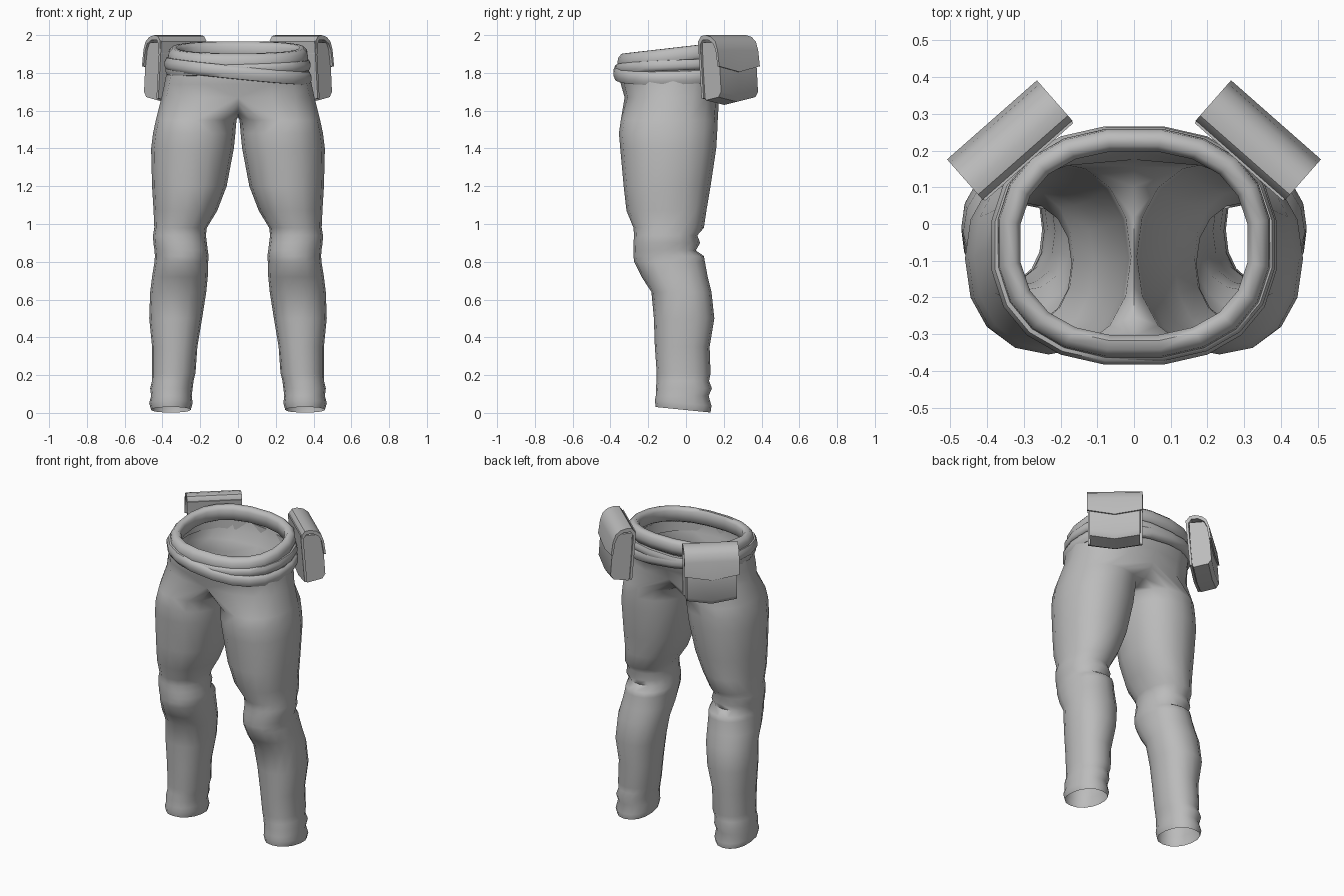
import bpy, bmesh, math
from mathutils import Matrix, Vector

if "Cube" in bpy.data.objects:
    bpy.data.objects.remove(bpy.data.objects["Cube"])

cloth = bpy.data.materials.new("grey_cloth")
cloth.diffuse_color = (0.5, 0.5, 0.5, 1)
cloth.use_nodes = True
cloth.node_tree.nodes["Principled BSDF"].inputs["Base Color"].default_value = cloth.diffuse_color


def finish(name, bm, angle=50):
    bmesh.ops.recalc_face_normals(bm, faces=bm.faces)
    me = bpy.data.meshes.new(name)
    bm.to_mesh(me)
    bm.free()
    ob = bpy.data.objects.new(name, me)
    bpy.context.collection.objects.link(ob)
    me.materials.append(cloth)
    bpy.ops.object.select_all(action='DESELECT')
    ob.select_set(True)
    bpy.context.view_layer.objects.active = ob
    bpy.ops.object.shade_smooth_by_angle(angle=math.radians(angle))
    return ob


def oval(t, cx, cy, rx, ry, p):
    """Point on a slightly squared oval; t = 0 faces front, grows towards +x."""
    s, c = math.sin(t), math.cos(t)
    f = lambda v: math.copysign(abs(v) ** (2 / p), v) if abs(v) > 1e-6 else 0
    return cx + rx * f(s), cy - ry * f(c)


def bridge(bm, a, b, closed):
    n = len(a)
    for i in range(n if closed else n - 1):
        j = (i + 1) % n
        bm.faces.new((a[i], a[j], b[j], b[i]))


# Trousers: one leg and half the hips, mirrored at x = 0
N = 16
LEG = [  # z, inner x, outer x, front y, back y
    (0.02, .25, .46, -.16, .13), (0.05, .24, .47, -.165, .135),
    (0.09, .245, .46, -.16, .12), (0.13, .24, .465, -.16, .137),
    (0.17, .235, .455, -.155, .122), (0.21, .225, .455, -.155, .13),
    (0.35, .215, .455, -.165, .125), (0.50, .19, .47, -.17, .15),
    (0.64, .168, .465, -.183, .135), (0.72, .16, .455, -.235, .115),
    (0.80, .158, .442, -.275, .10), (0.83, .155, .44, -.278, .095),
    (0.86, .16, .442, -.278, .052), (0.90, .165, .448, -.278, .075),
    (0.94, .17, .45, -.275, .06), (0.98, .165, .443, -.278, .095),
    (1.07, .11, .447, -.315, .108), (1.20, .06, .455, -.33, .13),
    (1.40, .022, .46, -.348, .16), (1.48, .014, .45, -.355, .165),
    (1.55, .008, .435, -.345, .168)]
HIPS = [  # z, half width, front y, back y
    (1.67, .405, -.325, .175), (1.74, .39, -.345, .20),
    (1.80, .378, -.355, .23), (1.87, .36, -.345, .24)]

bm = bmesh.new()
prev = None
for k, (z, xi, xo, yf, yb) in enumerate(LEG):
    ring = []
    for i in range(N):
        x, y = oval(math.tau * i / N, (xi + xo) / 2, (yf + yb) / 2,
                    (xo - xi) / 2, (yb - yf) / 2, 2.2)
        tilt = -0.1 * y if z < 0.06 else 0
        ring.append(bm.verts.new((x, y, max(0, z + tilt - 0.005 * (k == 0)))))
    if prev:
        bridge(bm, prev, ring, True)
    prev = ring
for k, (z, rx, yf, yb) in enumerate(HIPS):
    half = []
    for i in range(N // 2 + 1):
        x, y = oval(math.tau * i / N, 0, (yf + yb) / 2, rx, (yb - yf) / 2, 2.4)
        half.append(bm.verts.new((x, y, z)))
    if k == 0:  # crotch seam closes the first ring
        seam = []
        for i in range(1, N // 2):
            c = math.cos(math.pi * i / (N // 2))
            y = (yf + yb) / 2 + c * (yb - yf) / 2
            seam.append(bm.verts.new((0, y, 1.565 + 0.105 * c ** 4)))
        bridge(bm, prev, half + seam, True)
    else:
        bridge(bm, prev[:N // 2 + 1], half, False)
    prev = half
geo = bmesh.ops.duplicate(bm, geom=bm.verts[:] + bm.edges[:] + bm.faces[:])["geom"]
for v in geo:
    if isinstance(v, bmesh.types.BMVert):
        v.co.x = -v.co.x
bmesh.ops.remove_doubles(bm, verts=bm.verts, dist=0.0005)
finish("trousers", bm, 75)


# Waistband and belts: a cross-section swept around the waist
def sweep(name, section, rx, yf, yb, height, closed=True, n=20):
    bm = bmesh.new()
    loops = []
    for d, h in section:
        loop = []
        for i in range(n):
            x, y = oval(math.tau * (i + .5) / n, 0, (yf + yb) / 2,
                        rx + d, (yb - yf) / 2 + d, 2.35)
            loop.append(bm.verts.new((x, y, height(x, y) + h)))
        loops.append(loop)
    for k in range(len(loops) if closed else len(loops) - 1):
        bridge(bm, loops[k], loops[(k + 1) % len(loops)], True)
    return finish(name, bm, 60)


sweep("waistband", [(-.03, -.06), (0, -.055), (.012, -.02), (.008, .015), (-.01, .035),
                    (-.035, .036), (-.05, .015), (-.045, -.05)],
      .362, -.355, .25, lambda x, y: 1.905 + 0.115 * y)
belt = [(-.02, -.036), (.004, -.034), (.014, -.012), (.014, .012), (.004, .034), (-.02, .036)]
sweep("lower_belt", belt, .378, -.372, .255, lambda x, y: 1.812 - 0.10 * x + 0.03 * y)
sweep("upper_belt", [(d * .8, h * .8) for d, h in belt], .376, -.365, .255,
      lambda x, y: 1.832 + 0.03 * x + 0.04 * y)


# Pouches: body, folded flap and back plate, placed behind each hip
def strip(bm, profile, half, dip):
    """Extrude a (depth, z, dip weight) profile along u in two panels."""
    cols = []
    for u in (-half, 0, half):
        cols.append([bm.verts.new((u, d, z - dip * w * (u == 0))) for d, z, w in profile])
    for a, b in zip(cols, cols[1:]):
        bridge(bm, a, b, True)
    bm.faces.new(cols[0])
    bm.faces.new(cols[2])


BODY = [(-.055, 1.96, 0), (.045, 1.96, 0), (.064, 1.90, 0), (.078, 1.70, 1),
        (.06, 1.672, 1), (-.03, 1.655, 1), (-.04, 1.68, 0)]
FLAP = [(-.07, 1.90, 0), (-.068, 1.97, 0), (-.05, 1.995, 0), (-.02, 2.0, 0), (.02, 1.99, 0),
        (.05, 1.965, 0), (.066, 1.92, 0), (.078, 1.835, 1), (.066, 1.835, 1), (.052, 1.92, 0),
        (.035, 1.955, 0), (0, 1.975, 0), (-.04, 1.975, 0), (-.056, 1.95, 0), (-.056, 1.90, 0)]
PLATE = [(-.075, 1.97, 0), (-.06, 1.97, 0), (-.035, 1.665, 1), (-.05, 1.665, 1)]
for side, label in ((1, "right"), (-1, "left")):
    for part, prof, half, dip in (("body", BODY, .148, .025), ("flap", FLAP, .163, .03),
                                  ("plate", PLATE, .16, .025)):
        bm = bmesh.new()
        strip(bm, prof, half, dip)
        along, out = Vector((.75, -.66, 0)), Vector((.66, .75, 0))
        for v in bm.verts:
            p = Vector((.335, .225, v.co.z)) + along * v.co.x + out * v.co.y
            v.co = (p.x * side, p.y, p.z)
        finish(f"{label}_pouch_{part}", bm, 40)
